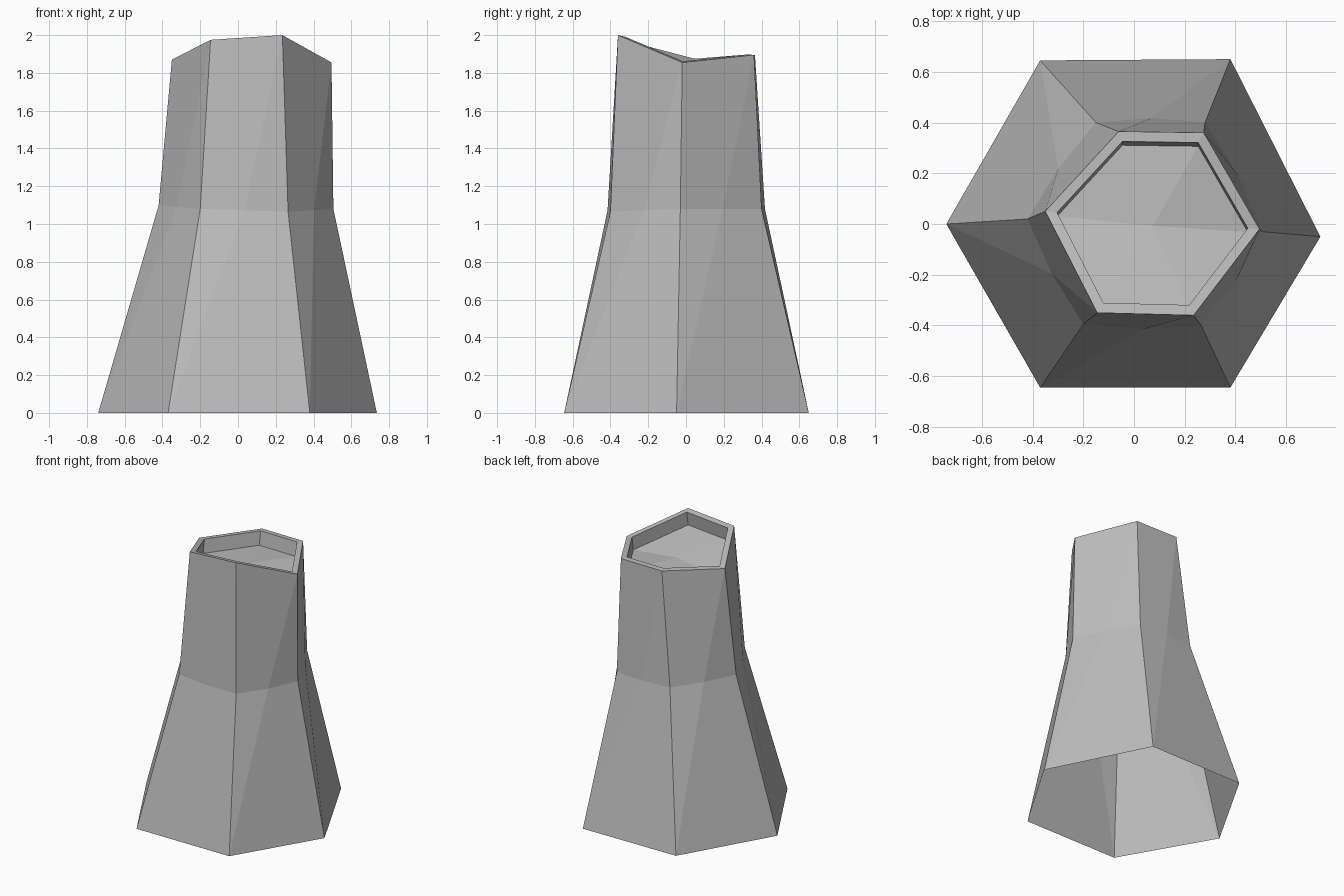
import bpy, bmesh
from mathutils import Vector

cube = bpy.data.objects.get("Cube")
if cube:
    bpy.data.objects.remove(cube, do_unlink=True)

stone = bpy.data.materials.new("grey_stone")
stone.use_nodes = True
GREY = (0.5, 0.5, 0.5, 1)
stone.diffuse_color = GREY
stone.node_tree.nodes["Principled BSDF"].inputs["Base Color"].default_value = GREY

# Uneven hexagonal rings, counter-clockwise from the model's right corner
BASE = [(-.74, 0, 0), (-.37, -.645, 0), (.38, -.645, 0),
        (.735, -.05, 0), (.38, .65, 0), (-.37, .645, 0)]
WAIST = [(-.42, .02, 1.1), (-.2, -.395, 1.08), (.265, -.4, 1.065),
         (.505, -.03, 1.08), (.28, .4, 1.08), (-.15, .4, 1.08)]
RIM = [(-.35, .05, 1.87), (-.145, -.35, 1.975), (.235, -.36, 2),
       (.495, -.02, 1.855), (.275, .36, 1.895), (-.06, .365, 1.895)]
RIM_INSET = 0.89
RECESS = Vector((0, -.015, -.1))
BULGE = 1.045

bm = bmesh.new()


def ring(points):
    return [bm.verts.new(p) for p in points]


def band(lower, upper):
    for i in range(6):
        j = (i + 1) % 6
        bm.faces.new((lower[i], lower[j], upper[j], upper[i]))


# Outer walls, open underneath, with a slight facet break in each waist edge
base, waist, rim = ring(BASE), ring(WAIST), ring(RIM)
for i in range(6):
    j = (i + 1) % 6
    p = (waist[i].co + waist[j].co) / 2
    mid = bm.verts.new((p.x * BULGE, p.y * BULGE, p.z))
    bm.faces.new((base[i], base[j], waist[j], mid))
    bm.faces.new((base[i], mid, waist[i]))
    bm.faces.new((waist[i], mid, rim[j], rim[i]))
    bm.faces.new((mid, waist[j], rim[j]))

# Flat lip and shallow sunken floor
centre = sum((v.co for v in rim), Vector()) / 6
lip = ring([centre + (v.co - centre) * RIM_INSET for v in rim])
floor = ring([v.co + RECESS for v in lip])
band(rim, lip)
band(lip, floor)
hub = bm.verts.new(sum((v.co for v in floor), Vector()) / 6)
for i in range(6):
    bm.faces.new((floor[i], floor[(i + 1) % 6], hub))

mesh = bpy.data.meshes.new("stone_chimney")
bm.to_mesh(mesh)
bm.free()
mesh.materials.append(stone)
chimney = bpy.data.objects.new("stone_chimney", mesh)
bpy.context.collection.objects.link(chimney)
